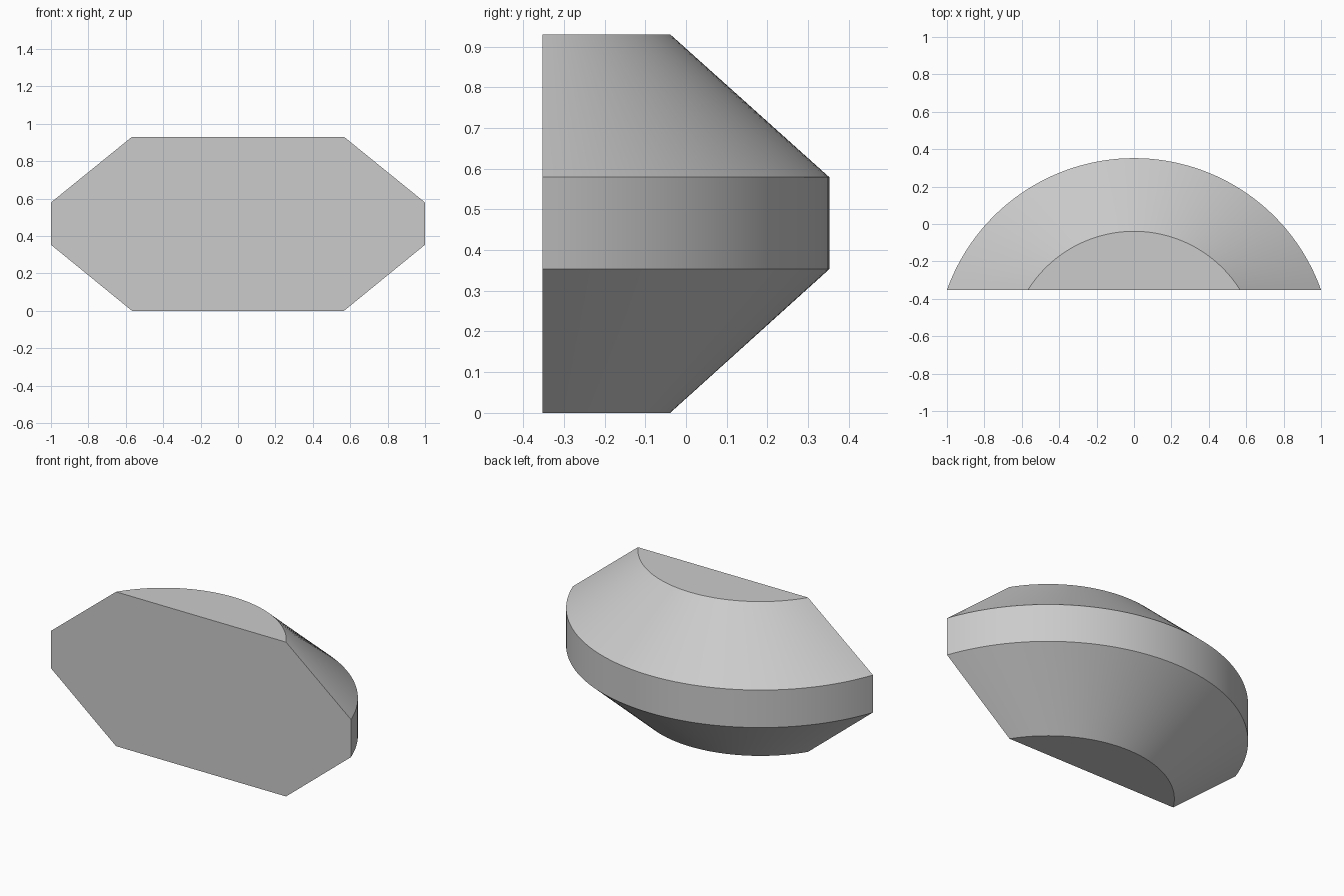
import bpy, bmesh, math

if "Cube" in bpy.data.objects:
    bpy.data.objects.remove(bpy.data.objects["Cube"], do_unlink=True)

FRONT = -0.352      # y of the flat cut face
SEGMENTS = 64


def arc(bm, half_width, depth, z):
    """Circular segment arc whose chord lies on the flat front."""
    radius = (half_width ** 2 + depth ** 2) / (2 * depth)
    centre = FRONT + depth - radius
    half_angle = math.asin(half_width / radius)
    verts = []
    for i in range(SEGMENTS + 1):
        a = half_angle * (1 - 2 * i / SEGMENTS)
        verts.append(bm.verts.new((radius * math.sin(a), centre + radius * math.cos(a), z)))
    return verts


# Stacked arcs: bottom rim, lower and upper edge of the band, top rim
bm = bmesh.new()
rings = [arc(bm, w, d, z) for w, d, z in (
    (0.567, 0.313, 0.0), (1.0, 0.704, 0.353), (1.0, 0.704, 0.579), (0.567, 0.313, 0.93))]

# Curved walls
for low, high in zip(rings, rings[1:]):
    for i in range(SEGMENTS):
        bm.faces.new((low[i], low[i + 1], high[i + 1], high[i]))

# Flat bottom, top and front
bm.faces.new(rings[0])
bm.faces.new(rings[-1])
bm.faces.new([r[0] for r in rings] + [r[-1] for r in reversed(rings)])
bmesh.ops.recalc_face_normals(bm, faces=bm.faces)

mesh = bpy.data.meshes.new("bevelled_half_disc")
bm.to_mesh(mesh)
bm.free()
body = bpy.data.objects.new("bevelled_half_disc", mesh)
bpy.context.collection.objects.link(body)

# Plain grey material
grey = bpy.data.materials.new("light grey")
grey.use_nodes = True
colour = (0.6, 0.6, 0.6, 1)
grey.diffuse_color = colour
grey.node_tree.nodes["Principled BSDF"].inputs["Base Color"].default_value = colour
mesh.materials.append(grey)

# Smooth curved walls, sharp rims
bpy.ops.object.select_all(action="DESELECT")
body.select_set(True)
bpy.context.view_layer.objects.active = body
bpy.ops.object.shade_smooth_by_angle(angle=math.radians(30))
